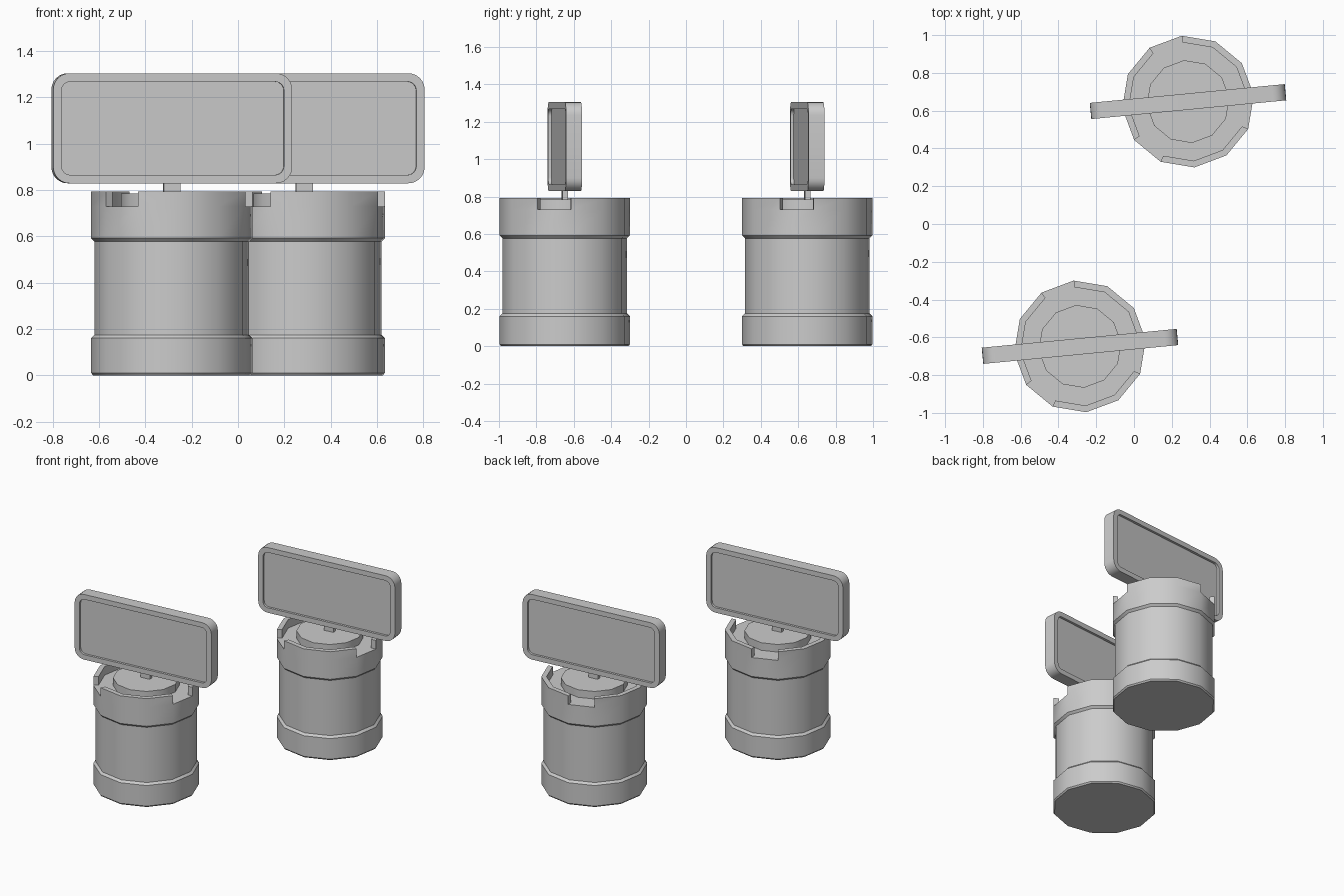
import bpy, bmesh
from math import sin, cos, pi, radians
from mathutils import Vector, Matrix

cube = bpy.data.objects.get("Cube")
if cube:
    bpy.data.objects.remove(cube)

SIDES = 12
TURN = radians(5.5)
FLOOR, RIM = 0.73, 0.793

grey = bpy.data.materials.new("plain grey")
grey.use_nodes = True
COLOUR = (0.6, 0.6, 0.6, 1)
grey.diffuse_color = COLOUR
grey.node_tree.nodes["Principled BSDF"].inputs["Base Color"].default_value = COLOUR


def finish(bm, name, place):
    bmesh.ops.recalc_face_normals(bm, faces=bm.faces)
    mesh = bpy.data.meshes.new(name)
    bm.to_mesh(mesh)
    bm.free()
    mesh.materials.append(grey)
    obj = bpy.data.objects.new(name, mesh)
    bpy.context.collection.objects.link(obj)
    obj.location = place
    obj.rotation_euler.z = TURN
    bpy.ops.object.select_all(action="DESELECT")
    obj.select_set(True)
    bpy.context.view_layer.objects.active = obj
    bpy.ops.object.shade_smooth_by_angle(angle=radians(35))
    return obj


def skin(bm, loops):
    """Bridge point loops into bands and cap both ends; returns the bands."""
    rings = [[bm.verts.new(p) for p in loop] for loop in loops]
    bands = []
    for a, b in zip(rings, rings[1:]):
        n = len(a)
        bands.append([bm.faces.new((a[i], a[(i + 1) % n], b[(i + 1) % n], b[i]))
                      for i in range(n)])
    bm.faces.new(rings[0][::-1])
    bm.faces.new(rings[-1])
    return bands


def ring(radius, z):
    return [(radius * cos(2 * pi * i / SIDES), radius * sin(2 * pi * i / SIDES), z)
            for i in range(SIDES)]


def rounded_panel(width, height, radius, y, z, steps=6):
    loop = []
    for corner, (sx, sz) in enumerate(((1, 1), (-1, 1), (-1, -1), (1, -1))):
        for s in range(steps + 1):
            a = (corner + s / steps) * pi / 2
            loop.append((sx * (width / 2 - radius) + radius * cos(a), y,
                         z + sz * (height / 2 - radius) + radius * sin(a)))
    return loop


def tower(side, place):
    # drum with a flared foot and collar
    bm = bmesh.new()
    profile = [(0.342, 0), (0.35, 0.01), (0.35, 0.16), (0.335, 0.175),
               (0.335, 0.577), (0.35, 0.592), (0.35, FLOOR), (0.315, FLOOR)]
    bands = skin(bm, [ring(r, z) for r, z in profile])
    # collar wall, left open at every fourth side
    walls = [f for i, f in enumerate(bands[-1]) if i % 4 != 3]
    raised = bmesh.ops.extrude_face_region(bm, geom=walls)["geom"]
    bmesh.ops.translate(bm, vec=(0, 0, RIM - FLOOR),
                        verts=[g for g in raised if isinstance(g, bmesh.types.BMVert)])
    old = [f for f in walls if f.is_valid]
    if old:
        bmesh.ops.delete(bm, geom=old, context="FACES")
    finish(bm, side + "_drum", place)

    # turntable disc
    bm = bmesh.new()
    skin(bm, [ring(0.22, FLOOR - 0.01), ring(0.22, 0.785)])
    finish(bm, side + "_turntable", place)

    # flat post carrying the board
    bm = bmesh.new()
    bmesh.ops.create_cube(bm, size=1, matrix=Matrix.Translation((0, 0, 0.81))
                          @ Matrix.Diagonal((0.072, 0.03, 0.09, 1)))
    finish(bm, side + "_post", place)

    # rounded board, recessed on both faces
    bm = bmesh.new()
    outer, inner = (1.037, 0.475, 0.07), (0.965, 0.403, 0.038)
    half, deep = 0.043, 0.026
    mid = 1.067
    skin(bm, [rounded_panel(*size, y, mid) for size, y in
              ((inner, -deep), (inner, -half), (outer, -half),
               (outer, half), (inner, half), (inner, deep))])
    finish(bm, side + "_board", place)


for side, s in (("front", -1), ("back", 1)):
    tower(side, Vector((0.286 * s, 0.648 * s, 0)))
